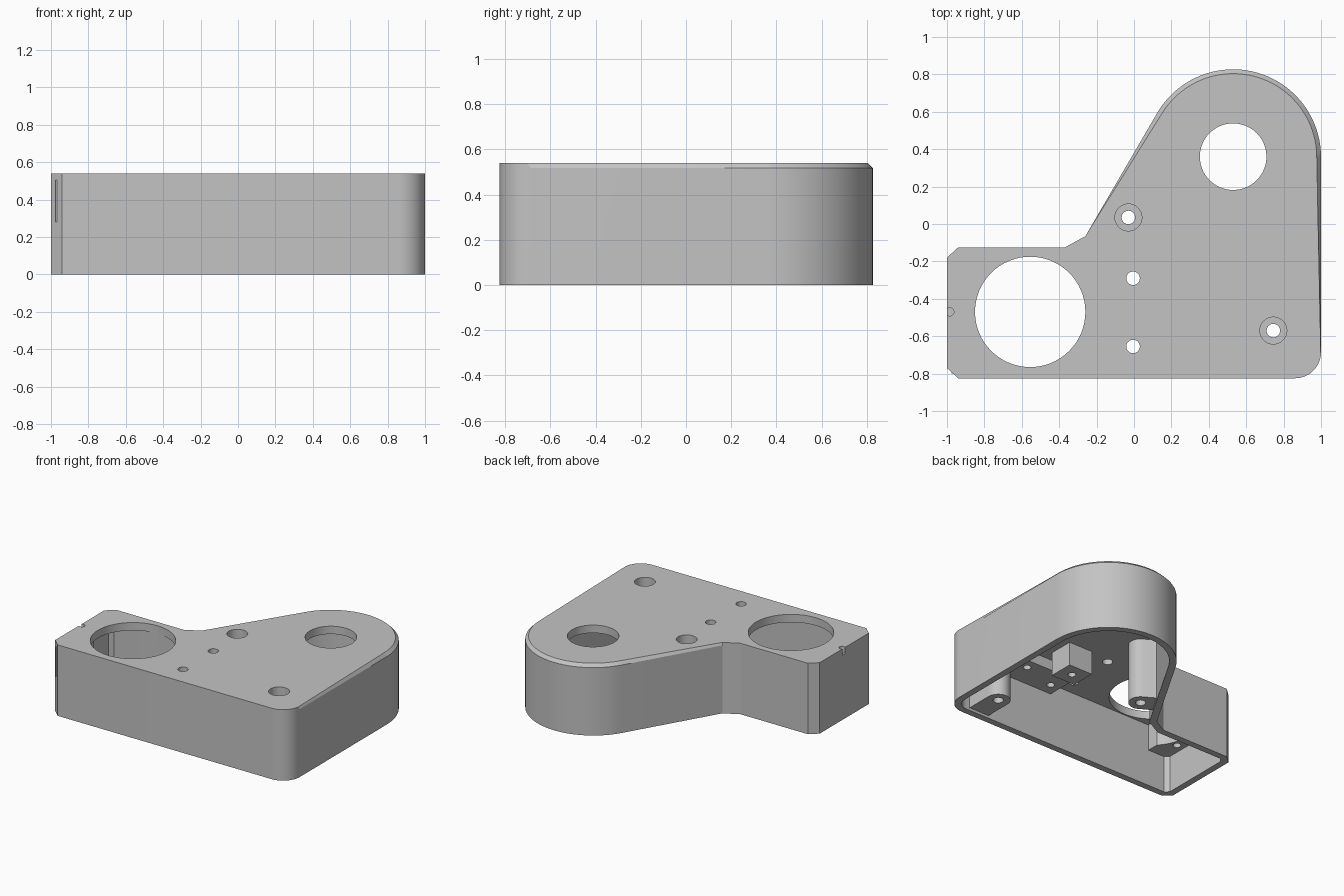
import bpy, bmesh, math
from mathutils import Vector

cube = bpy.data.objects.get("Cube")
if cube:
    bpy.data.objects.remove(cube, do_unlink=True)

HEIGHT, WALL, ROOF = 0.54, 0.05, 0.48

grey = bpy.data.materials.new("plain_grey")
grey.use_nodes = True
grey.diffuse_color = (0.55, 0.55, 0.55, 1)
grey.node_tree.nodes["Principled BSDF"].inputs["Base Color"].default_value = grey.diffuse_color


def arc(cx, cy, r, start, end, steps):
    angles = [math.radians(start + (end - start) * i / steps) for i in range(steps + 1)]
    return [Vector((cx + r * math.cos(a), cy + r * math.sin(a))) for a in angles]


def circle(cx, cy, r, steps=48):
    return arc(cx, cy, r, 0, 360, steps)[:-1]


def rect(x0, x1, y0, y1):
    return [Vector(p) for p in ((x0, y0), (x1, y0), (x1, y1), (x0, y1))]


def slot(cx, cy, r, heading, length):
    """Round-nosed boss whose flat end runs into a wall along heading."""
    nose = arc(cx, cy, r, heading + 90, heading + 270, 20)
    a = math.radians(heading)
    run = Vector((math.cos(a), math.sin(a))) * length
    return nose + [nose[-1] + run, nose[0] + run]


def inset(points, d):
    """Mitred inward offset of a counter-clockwise outline."""
    out = []
    for i, p in enumerate(points):
        a = (p - points[i - 1]).normalized()
        b = (points[(i + 1) % len(points)] - p).normalized()
        na, nb = Vector((-a.y, a.x)), Vector((-b.y, b.x))
        out.append(p + (na + nb) * d / (1 + na.dot(nb)))
    return out


def prism(name, points, z0, z1):
    bm = bmesh.new()
    base = bm.faces.new([bm.verts.new((p.x, p.y, z0)) for p in points])
    top = bmesh.ops.extrude_face_region(bm, geom=[base])["geom"]
    bmesh.ops.translate(bm, vec=(0, 0, z1 - z0),
                        verts=[v for v in top if isinstance(v, bmesh.types.BMVert)])
    bmesh.ops.recalc_face_normals(bm, faces=bm.faces)
    mesh = bpy.data.meshes.new(name)
    bm.to_mesh(mesh)
    bm.free()
    mesh.materials.append(grey)
    obj = bpy.data.objects.new(name, mesh)
    bpy.context.collection.objects.link(obj)
    return obj


def combine(target, tool, operation):
    mod = target.modifiers.new("combine", "BOOLEAN")
    mod.operation, mod.solver, mod.object = operation, "EXACT", tool
    bpy.context.view_layer.objects.active = target
    bpy.ops.object.modifier_apply(modifier=mod.name)
    bpy.data.objects.remove(tool, do_unlink=True)


# Outer outline: fillet corner, round lobe, sloped side, stepped arm
corner = arc(0.86, -0.685, 0.14, -90, 0, 12)
lobe = arc(0.53, 0.357, 0.47, 0, 150, 48)
arm = [Vector(p) for p in ((-0.26, -0.065), (-0.37, -0.125), (-0.94, -0.125),
                           (-1, -0.18), (-1, -0.77), (-0.94, -0.825))]
outline = corner + lobe + arm
housing = prism("housing", outline, 0, HEIGHT)

# Chamfer along the upper edge of side, lobe and slope
chain = [corner[-1]] + lobe + [arm[0]]
pairs = list(zip(chain, chain[1:]))
bm = bmesh.new()
bm.from_mesh(housing.data)
edges = []
for e in bm.edges:
    if all(v.co.z > HEIGHT - 0.001 for v in e.verts):
        mid = (e.verts[0].co + e.verts[1].co).xy / 2
        if any((mid - (p + q) / 2).length < 0.001 for p, q in pairs):
            edges.append(e)
bmesh.ops.bevel(bm, geom=edges, offset=0.023, offset_type="OFFSET", segments=1,
                affect="EDGES", profile=0.5)
bmesh.ops.recalc_face_normals(bm, faces=bm.faces)
bm.to_mesh(housing.data)
bm.free()

# Hollow underside
combine(housing, prism("cavity", inset(outline, WALL), -0.1, ROOF), "DIFFERENCE")

# Screw bosses joined to the walls
screws = [(0.745, -0.57, -90, 0.235), (-0.03, 0.035, 150, 0.125)]
for x, y, heading, length in screws:
    combine(housing, prism("screw_boss", slot(x, y, 0.085, heading, length), 0.02, 0.505), "UNION")

# Inner mounting blocks
block = prism("corner_block", rect(-0.975, -0.78, -0.8, -0.5), 0.28, 0.505)
combine(block, prism("relief", circle(-0.555, -0.47, 0.31), 0, 1), "DIFFERENCE")
combine(housing, block, "UNION")
combine(housing, prism("wall_pad", rect(0.1, 0.54, -0.8, -0.52), 0.4, 0.505), "UNION")
combine(housing, prism("mount_block", rect(0.17, 0.37, -0.44, -0.25), 0.3, 0.505), "UNION")

# Through holes
for x, y, r in ((-0.555, -0.47, 0.295), (0.53, 0.36, 0.178),
                (-0.005, -0.29, 0.036), (-0.005, -0.655, 0.036)):
    combine(housing, prism("hole", circle(x, y, r, 64), -0.2, 0.8), "DIFFERENCE")
for x, y, _, _ in screws:
    combine(housing, prism("screw_hole", circle(x, y, 0.036), -0.2, 0.8), "DIFFERENCE")
    combine(housing, prism("counterbore", circle(x, y, 0.072), 0.47, 0.8), "DIFFERENCE")

# Blind holes in the blocks and the small notch in the end wall
for x, y, z in ((-0.89, -0.6, 0.28), (0.46, -0.6, 0.4), (0.18, -0.68, 0.4), (0.27, -0.345, 0.3)):
    combine(housing, prism("blind_hole", circle(x, y, 0.028, 24), z - 0.05, z + 0.06), "DIFFERENCE")
combine(housing, prism("notch", circle(-0.985, -0.47, 0.022, 24), 0.49, 0.8), "DIFFERENCE")

# Smooth curved walls, crisp edges
bpy.ops.object.select_all(action="DESELECT")
housing.select_set(True)
bpy.context.view_layer.objects.active = housing
bpy.ops.object.shade_smooth_by_angle(angle=math.radians(25))
